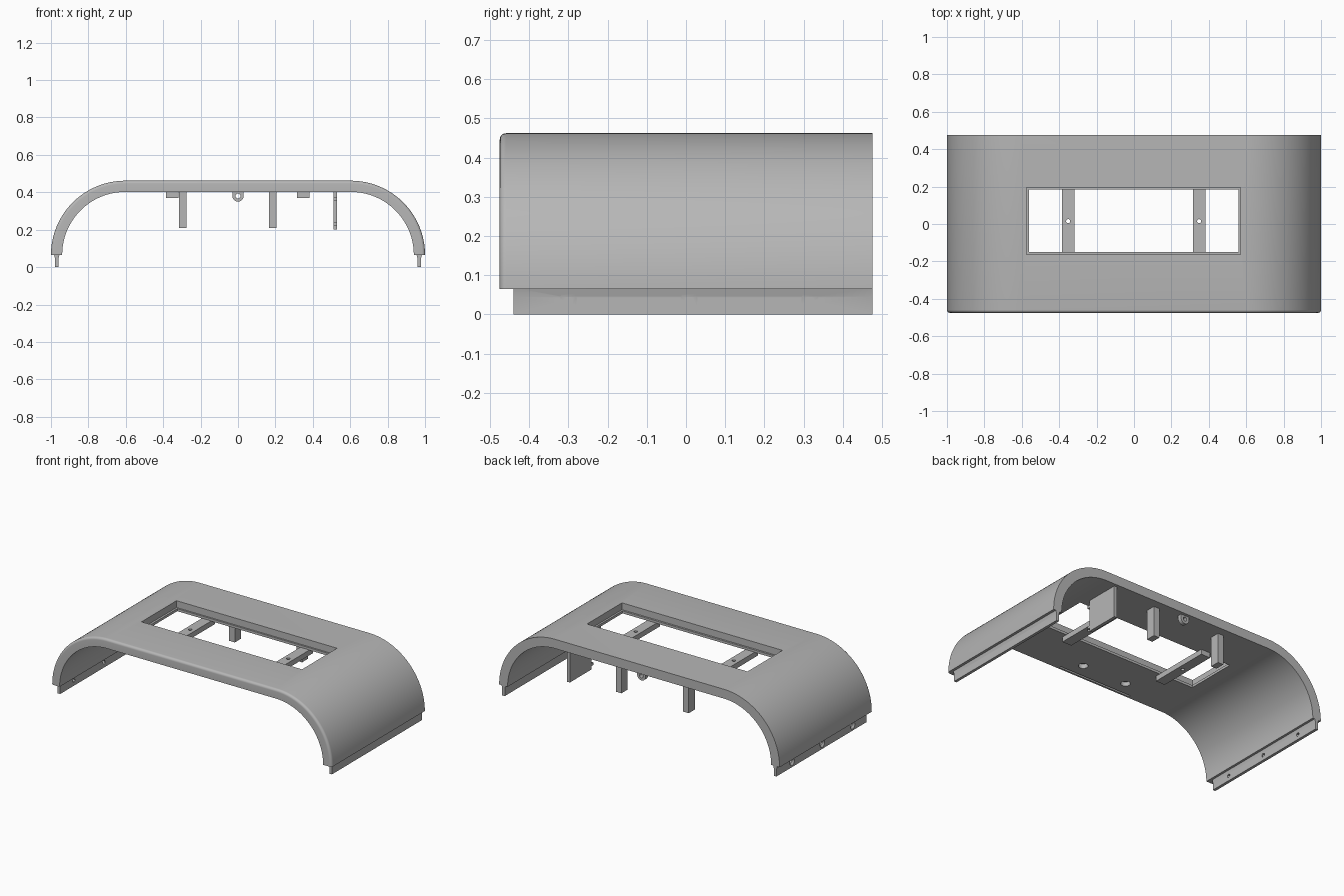
import bpy, bmesh, math
from mathutils import Matrix

if "Cube" in bpy.data.objects:
    bpy.data.objects.remove(bpy.data.objects["Cube"])

grey = bpy.data.materials.new("plain_grey")
grey.use_nodes = True
grey.diffuse_color = (0.47, 0.47, 0.47, 1)
grey.node_tree.nodes["Principled BSDF"].inputs["Base Color"].default_value = (0.47, 0.47, 0.47, 1)


def finish(name, bm):
    bmesh.ops.recalc_face_normals(bm, faces=bm.faces[:])
    mesh = bpy.data.meshes.new(name)
    bm.to_mesh(mesh)
    bm.free()
    mesh.materials.append(grey)
    ob = bpy.data.objects.new(name, mesh)
    bpy.context.collection.objects.link(ob)
    return ob


def box(name, x0, x1, y0, y1, z0, z1):
    bm = bmesh.new()
    bmesh.ops.create_cube(bm, size=1)
    for v in bm.verts:
        v.co = ((x0 + x1) / 2 + v.co.x * (x1 - x0),
                (y0 + y1) / 2 + v.co.y * (y1 - y0),
                (z0 + z1) / 2 + v.co.z * (z1 - z0))
    return finish(name, bm)


def rod(name, center, r1, r2, depth, axis="Z"):
    bm = bmesh.new()
    bmesh.ops.create_cone(bm, cap_ends=True, segments=32, radius1=r1, radius2=r2, depth=depth)
    turn = {"X": Matrix.Rotation(math.pi / 2, 4, "Y"),
            "Y": Matrix.Rotation(math.pi / 2, 4, "X"), "Z": Matrix.Identity(4)}[axis]
    bm.transform(Matrix.Translation(center) @ turn)
    return finish(name, bm)


def extrude_xz(name, points, y0, y1):
    bm = bmesh.new()
    rings = [[bm.verts.new((x, y, z)) for x, z in points] for y in (y0, y1)]
    n = len(points)
    for i in range(n):
        j = (i + 1) % n
        bm.faces.new((rings[0][i], rings[0][j], rings[1][j], rings[1][i]))
    for ring in rings:
        bm.faces.new(ring)
    return finish(name, bm)


def boolean(ob, cutter, operation="DIFFERENCE"):
    cutter.hide_render = True
    mod = ob.modifiers.new("cut", "BOOLEAN")
    mod.object = cutter
    mod.operation = operation
    mod.solver = "EXACT"
    bpy.context.view_layer.objects.active = ob
    bpy.ops.object.modifier_apply(modifier=mod.name)
    bpy.data.objects.remove(cutter)


# Arched shell, with a rounded outer front edge
CX, CZ, R, T = 0.603, 0.065, 0.397, 0.06
STEPS, FRONT, BACK, FILLET = 32, -0.475, 0.475, 0.016


def arch(radius):
    pts = []
    for side, start in ((1, 0), (-1, math.pi / 2)):
        for i in range(STEPS + 1):
            a = start + math.pi / 2 * i / STEPS
            pts.append((side * CX + radius * math.cos(a), CZ + radius * math.sin(a)))
    return pts


sections = []
for i in range(7):
    a = math.pi / 2 * i / 6
    sections.append((FRONT + FILLET * (1 - math.sin(a)), FILLET * (1 - math.cos(a))))
sections = sections[::-1] + [(BACK, 0)]
bm = bmesh.new()
rows = [[bm.verts.new((x, y, z)) for x, z in arch(R - d)] for y, d in sections]
inner = [[bm.verts.new((x, y, z)) for x, z in arch(R - T)] for y, d in sections]
loop = rows + inner[::-1]
for k in range(len(loop)):
    a, b = loop[k], loop[(k + 1) % len(loop)]
    for i in range(len(a) - 1):
        bm.faces.new((a[i], a[i + 1], b[i + 1], b[i]))
for end in (0, -1):
    bm.faces.new([row[end] for row in loop])
# The front fillet starts where its inset is largest
shell = finish("arched_shell", bm)

# Stepped window opening
boolean(shell, box("window_cutter", -0.575, 0.57, -0.162, 0.195, 0.418, 0.6))
boolean(shell, box("window_lip_cutter", -0.562, 0.558, -0.15, 0.184, 0.3, 0.6))

# Shallow recesses under the front of the roof
for x in (0.077, -0.24):
    boolean(shell, rod("recess_cutter", (x, -0.362, 0.405), 0.028, 0.028, 0.05))
boolean(shell, box("groove_cutter", -0.35, 0.17, -0.463, -0.45, 0.38, 0.42))

# Side rails with countersunk screw holes
rails = []
for side, label in ((1, "left"), (-1, "right")):
    profile = [(0.96, 0), (0.978, 0), (0.978, 0.045), (0.984, 0.068), (0.954, 0.068), (0.96, 0.045)]
    rail = extrude_xz(label + "_rail", [(side * x, z) for x, z in profile], -0.44, BACK)
    for y in (-0.3, 0.008, 0.316):
        boolean(rail, rod("hole_cutter", (side * 0.97, y, 0.033), 0.011, 0.011, 0.1, "X"))
        r_in, r_out = (0.011, 0.026) if side > 0 else (0.026, 0.011)
        boolean(rail, rod("sink_cutter", (side * 0.974, y, 0.033), r_in, r_out, 0.012, "X"))
    rails.append(rail)

# Cross bars below the window
bars = []
for label, x in (("left", 0.348), ("right", -0.352)):
    bar = box(label + "_cross_bar", x - 0.033, x + 0.033, -0.185, 0.22, 0.37, 0.404)
    boolean(bar, rod("bar_hole_cutter", (x, 0.015, 0.39), 0.011, 0.011, 0.2))
    bars.append(bar)

# Hanging posts at the back
for label, x in (("left", 0.185), ("right", -0.295)):
    box(label + "_post", x - 0.02, x + 0.02, 0.36, 0.422, 0.21, 0.404)

# Thin hanging plate with two small nubs
box("hanging_plate", 0.51, 0.53, 0.235, 0.455, 0.2, 0.404)
for label, z in (("upper", 0.365), ("lower", 0.23)):
    box(label + "_plate_nub", 0.51, 0.53, 0.215, 0.24, z - 0.008, z + 0.008)

# Rounded eyelet tab
tab_points = [(0.03, 0.404)] + [
    (0.03 * math.cos(-math.pi * i / 16), 0.38 + 0.03 * math.sin(-math.pi * i / 16))
    for i in range(17)] + [(-0.03, 0.404)]
tab = extrude_xz("eyelet_tab", tab_points, 0.43, 0.455)
boolean(tab, rod("eyelet_cutter", (0, 0.44, 0.38), 0.013, 0.013, 0.2, "Y"))

# Smooth curved surfaces while keeping crisp edges
for ob in [shell, tab] + rails + bars:
    bpy.ops.object.select_all(action="DESELECT")
    ob.select_set(True)
    bpy.context.view_layer.objects.active = ob
    bpy.ops.object.shade_smooth_by_angle(angle=math.radians(30))
